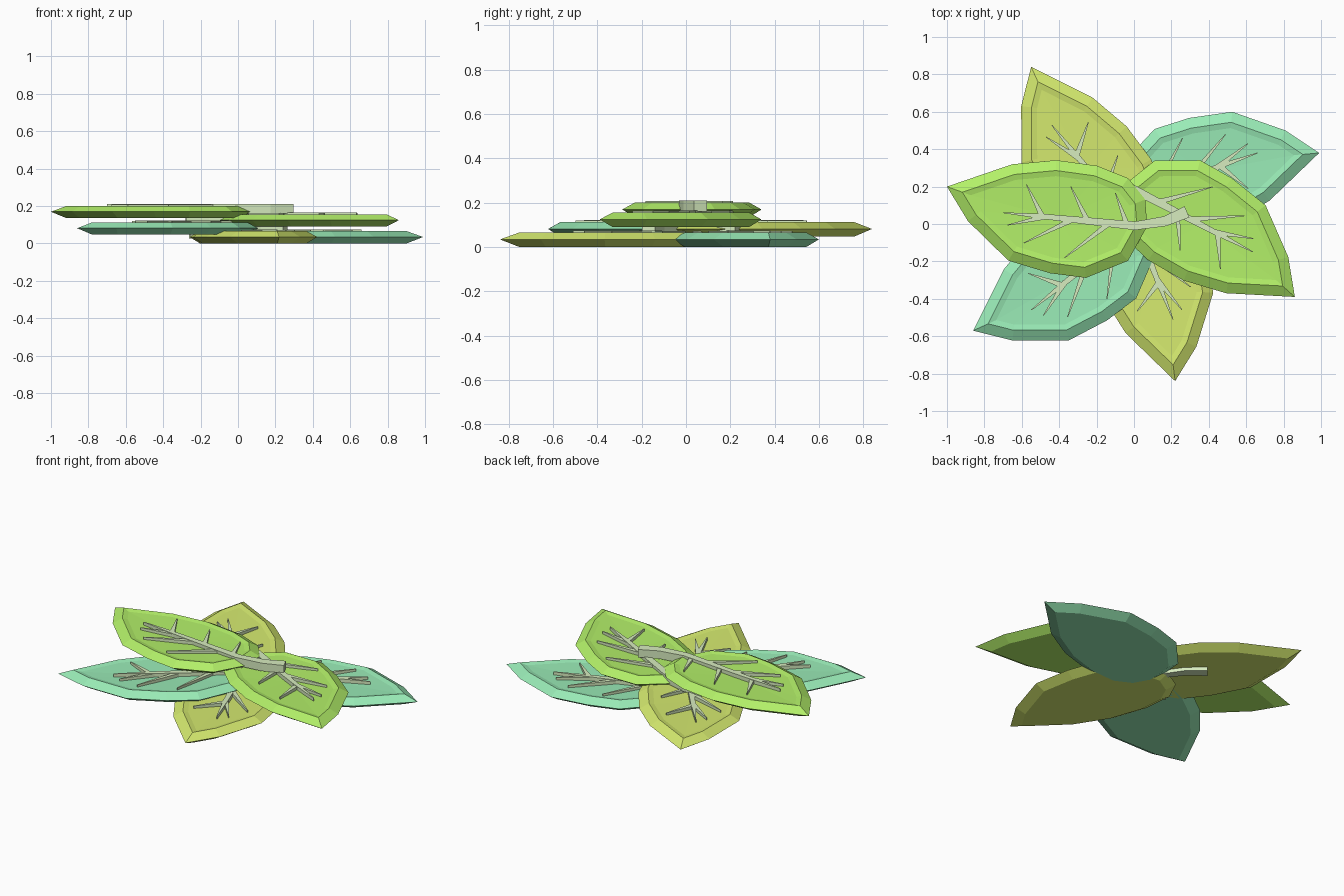
import bpy, bmesh
from math import radians
from mathutils import Vector, Matrix

if "Cube" in bpy.data.objects:
    bpy.data.objects.remove(bpy.data.objects["Cube"])

# Leaf outline, tip at the origin, counter-clockwise
OUTLINE = [(0, 0), (-.18, .12), (-.465, .22), (-.695, .187), (-.88, .128), (-1.045, -.05),
           (-1.06, -.26), (-.99, -.385), (-.86, -.45), (-.68, -.44), (-.47, -.375), (-.265, -.255)]
# Midrib path with half widths, and side veins as (root, end)
MIDRIB = [(-.33, 0, .002), (-.54, -.075, .014), (-.77, -.155, .019),
          (-1.0, -.235, .023), (-1.135, -.325, .027), (-1.22, -.42, .032)]
SIDE_VEINS = [((-.53, -.07), (-.38, -.19)), ((-.76, -.15), (-.60, -.28)),
              ((-.96, -.22), (-.83, -.35)), ((-.55, -.08), (-.38, .05)),
              ((-.68, -.12), (-.50, .10)), ((-.87, -.19), (-.73, .08))]


def material(name, color):
    mat = bpy.data.materials.new(name)
    mat.diffuse_color = (*color, 1)
    mat.use_nodes = True
    mat.node_tree.nodes["Principled BSDF"].inputs["Base Color"].default_value = mat.diffuse_color
    return mat


def inset(points, dist):
    """Mitred inward offset of a counter-clockwise polygon."""
    pts = [Vector(p) for p in points]
    out = []
    for i, p in enumerate(pts):
        a = (p - pts[i - 1]).normalized()
        b = (pts[(i + 1) % len(pts)] - p).normalized()
        n = (Vector((-a.y, a.x)) + Vector((-b.y, b.x))).normalized()
        out.append(p + n * dist / max(n.dot(Vector((-a.y, a.x))), .5))
    return out


def finish(bm, name, mat, place):
    bmesh.ops.recalc_face_normals(bm, faces=bm.faces)
    bm.transform(place)
    me = bpy.data.meshes.new(name)
    bm.to_mesh(me)
    bm.free()
    me.materials.append(mat)
    bpy.context.collection.objects.link(bpy.data.objects.new(name, me))


def blade(name, mat, place):
    # Bevelled slab with a slightly dished top
    bm = bmesh.new()
    layers = [(.055, 0), (0, .034), (.055, .065), (.085, .058)]
    rings = [[bm.verts.new((p.x, p.y, z)) for p in inset(OUTLINE, d)] for d, z in layers]
    n = len(OUTLINE)
    for lo, hi in zip(rings, rings[1:]):
        for i in range(n):
            j = (i + 1) % n
            bm.faces.new((lo[i], lo[j], hi[j], hi[i]))
    bm.faces.new(rings[0][::-1])
    mid = bm.verts.new((-.62, -.10, .05))
    for i in range(n):
        bm.faces.new((rings[-1][i], rings[-1][(i + 1) % n], mid))
    finish(bm, name, mat, place)


def ribbon(bm, path, z0, z1):
    """Closed strip along a path of (x, y, half width)."""
    pts = [Vector(p[:2]) for p in path]
    sections = []
    for i, p in enumerate(path):
        d = (pts[min(i + 1, len(pts) - 1)] - pts[max(i - 1, 0)]).normalized()
        s = Vector((-d.y, d.x)) * p[2]
        a, b = pts[i] + s, pts[i] - s
        sections.append([bm.verts.new((q.x, q.y, z))
                         for q, z in ((a, z0), (b, z0), (b, z1), (a, z1))])
    for s, t in zip(sections, sections[1:]):
        for k in range(4):
            m = (k + 1) % 4
            bm.faces.new((s[k], s[m], t[m], t[k]))
    bm.faces.new(sections[0])
    bm.faces.new(sections[-1][::-1])


def veins(name, mat, place):
    bm = bmesh.new()
    ribbon(bm, MIDRIB, .025, .075)
    for root, end in SIDE_VEINS:
        ribbon(bm, [(*root, .015), (*end, .002)], .03, .072)
    finish(bm, name, mat, place)


lime = material("lime", (.45, .87, .14))
teal = material("teal", (.32, .83, .47))
olive = material("olive", (.67, .83, .16))
pale = material("pale_green", (.68, .84, .52))

# name, material, tip x, tip y, bottom z, rotation
LEAVES = [("lower_right", teal, .99, .38, 0, 0),
          ("lower_front", olive, .22, -.84, 0, -88),
          ("middle_left", teal, -.86, -.57, .047, -160.5),
          ("middle_back", olive, -.55, .84, .047, 109.5),
          ("upper_right", lime, .86, -.39, .09, -47),
          ("top_left", lime, -1.0, .2, .135, 155)]
for name, mat, x, y, z, angle in LEAVES:
    place = Matrix.Translation((x, y, z)) @ Matrix.Rotation(radians(angle), 4, 'Z')
    blade(name + "_leaf", mat, place)
    veins(name + "_veins", pale, place)
